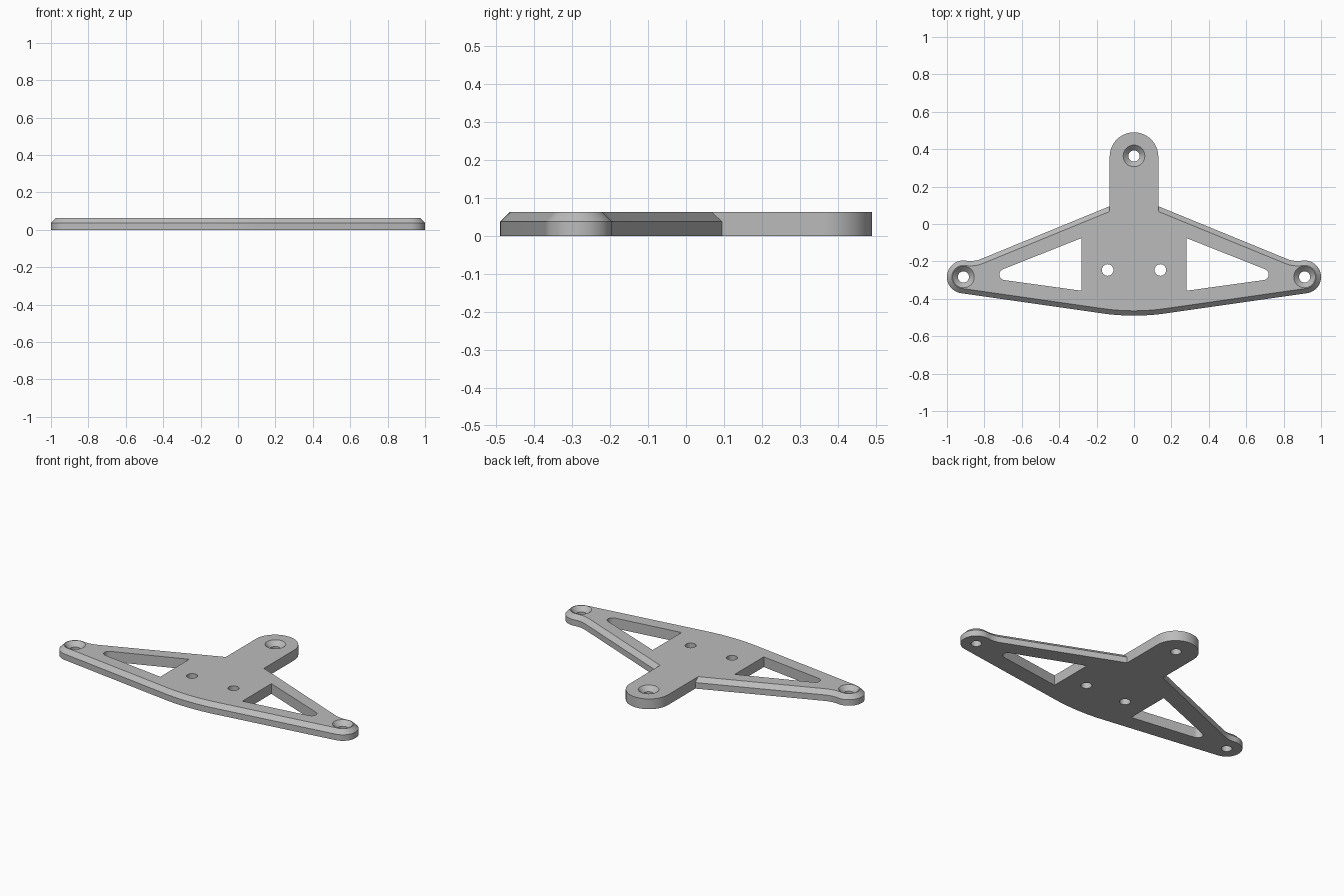
import bpy, bmesh
from math import radians, sin, cos, sqrt, atan2, degrees
from mathutils import Vector

cube = bpy.data.objects.get("Cube")
if cube:
    bpy.data.objects.remove(cube, do_unlink=True)

THICK, BEVEL = 0.063, 0.026
STEM_R, STEM_Y = 0.13, 0.36
EAR, EAR_R = Vector((0.912, -0.283)), 0.088


def arc(c, r, a0, a1, n):
    """Points on an arc, angles in degrees."""
    return [Vector((c[0] + r * cos(radians(a0 + (a1 - a0) * i / n)),
                    c[1] + r * sin(radians(a0 + (a1 - a0) * i / n))))
            for i in range(n + 1)]


def loft(bm, rings):
    """Closed solid through rings of equal length, given as (points, z)."""
    loops = [[bm.verts.new((p[0], p[1], z)) for p in pts] for pts, z in rings]
    for a, b in zip(loops, loops[1:]):
        for i in range(len(a)):
            j = (i + 1) % len(a)
            bm.faces.new((a[i], a[j], b[j], b[i]))
    bm.faces.new(loops[0][::-1])
    bm.faces.new(loops[-1])


def make_object(name, bm):
    bmesh.ops.recalc_face_normals(bm, faces=bm.faces)
    mesh = bpy.data.meshes.new(name)
    bm.to_mesh(mesh)
    bm.free()
    obj = bpy.data.objects.new(name, mesh)
    bpy.context.collection.objects.link(obj)
    return obj


# Half outline of the wing: bowed front edge, round ear, hollow blend, rear edge
corner = Vector((STEM_R, 0.095))
normal = Vector((0.379, 0.925)).normalized()
along = Vector((-normal.y, normal.x))
blend_r = 0.15
rise = (corner - EAR).dot(normal) + blend_r
blend = EAR + normal * rise + along * sqrt((blend_r + EAR_R) ** 2 - rise ** 2)
to_blend = blend - EAR
ear_end = degrees(atan2(to_blend.y, to_blend.x))
line_angle = degrees(atan2(-normal.y, -normal.x))
wing = arc((0, 0.71), 1.2, -90, -81.7, 6)
wing += arc(EAR, EAR_R, -81.7, ear_end, 24)
wing += arc(blend, blend_r, ear_end - 180, line_angle, 6)[1:]

# Bevelled rim: each wing point moves inwards along its averaged normal
inner = []
for i, p in enumerate(wing):
    before = wing[i - 1] if i else Vector((-wing[1].x, wing[1].y))
    after = wing[i + 1] if i + 1 < len(wing) else corner
    d1, d2 = (p - before).normalized(), (after - p).normalized()
    d = (d1 + d2).normalized()
    inner.append(p + Vector((-d.y, d.x)) * BEVEL / d.dot(d1))

# Square-edged stem with a round end
stem = arc((0, STEM_Y), STEM_R, 0, 90, 16)
lower = wing + [corner] + stem
upper = inner + [corner - Vector((0, BEVEL / normal.y))] + stem


def mirror(half):
    return half + [Vector((-p.x, p.y)) for p in half[-2:0:-1]]


bm = bmesh.new()
loft(bm, [(mirror(lower), 0), (mirror(lower), THICK - BEVEL), (mirror(upper), THICK)])
plate = make_object("mounting_plate", bm)

# Cutters: triangular windows, plain holes and countersunk holes
LOW, HIGH = -0.05, THICK + 0.02
bm = bmesh.new()
for side in (1, -1):
    window = [Vector((0.28, -0.075)), Vector((0.28, -0.357))]
    window += arc((0.69, -0.27), 0.03, -82, 68, 12)
    window = [(side * p.x, p.y) for p in window]
    loft(bm, [(window, LOW), (window, HIGH)])
    hole = arc((side * 0.141, -0.246), 0.031, 0, 360, 32)[:-1]
    loft(bm, [(hole, LOW), (hole, HIGH)])
for centre in ((EAR.x, EAR.y), (-EAR.x, EAR.y), (0, 0.364)):
    small = arc(centre, 0.03, 0, 360, 32)[:-1]
    wide = arc(centre, 0.058, 0, 360, 32)[:-1]
    loft(bm, [(small, LOW), (small, THICK - 0.028), (wide, THICK), (wide, HIGH)])
cutter = make_object("hole_cutter", bm)
cutter.hide_render = True

# Cut the openings and keep the finished plate only
mod = plate.modifiers.new("openings", 'BOOLEAN')
mod.operation, mod.solver, mod.object = 'DIFFERENCE', 'EXACT', cutter
graph = bpy.context.evaluated_depsgraph_get()
cut_mesh = bpy.data.meshes.new_from_object(plate.evaluated_get(graph))
plate.modifiers.clear()
plate.data = cut_mesh
bpy.data.objects.remove(cutter, do_unlink=True)

# Single grey finish
grey = bpy.data.materials.new("plain_grey")
grey.use_nodes = True
colour = (0.5, 0.5, 0.5, 1)
grey.diffuse_color = colour
grey.node_tree.nodes["Principled BSDF"].inputs["Base Color"].default_value = colour
plate.data.materials.clear()
plate.data.materials.append(grey)

bpy.ops.object.select_all(action='DESELECT')
plate.select_set(True)
bpy.context.view_layer.objects.active = plate
bpy.ops.object.shade_smooth_by_angle(angle=radians(30))
